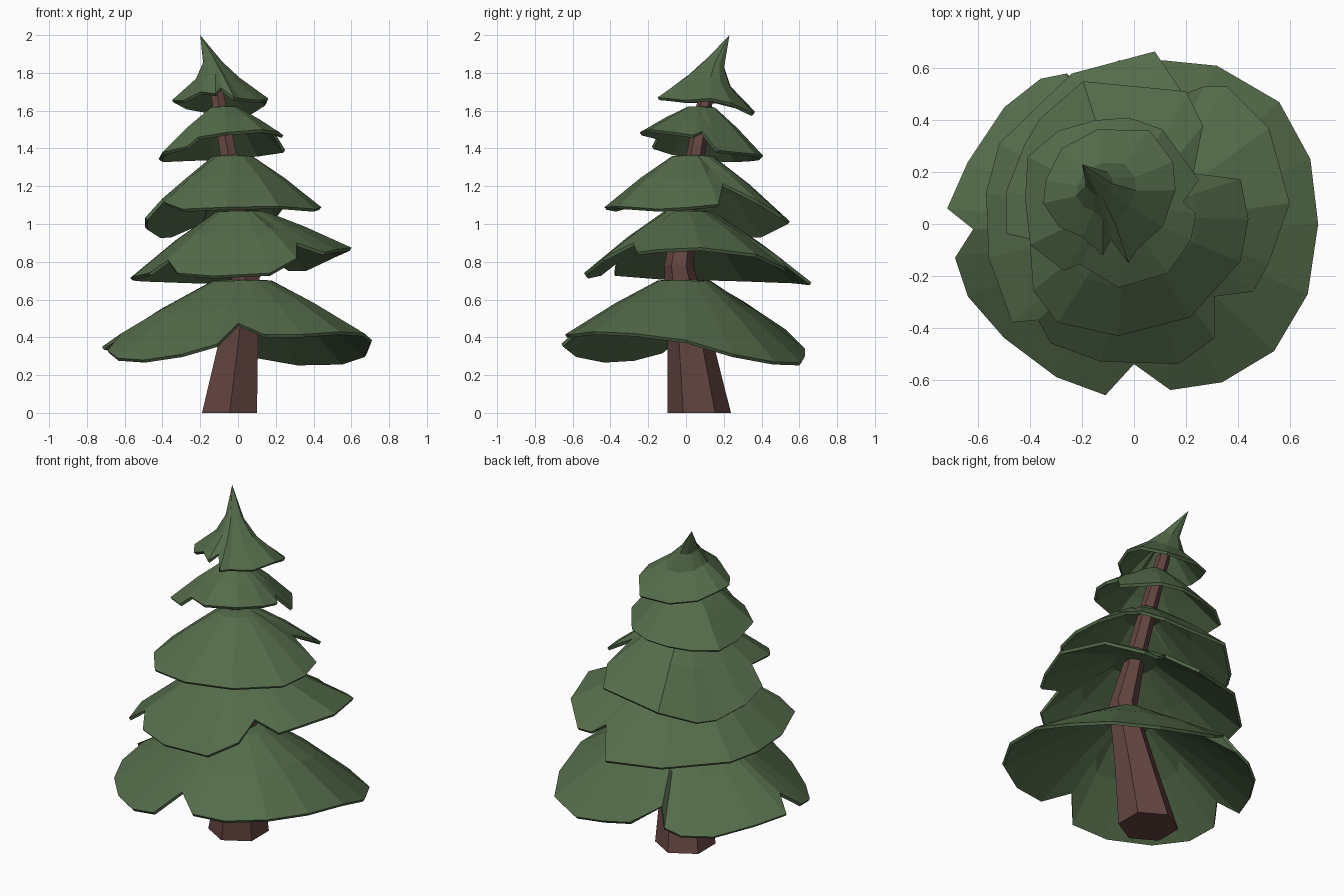
import bpy, math
from mathutils import Vector


def material(name, color):
    m = bpy.data.materials.new(name)
    m.diffuse_color = color
    return m


GREEN = material("needles", (0.09, 0.15, 0.07, 1))
BROWN = material("bark", (0.125, 0.06, 0.052, 1))


def loft(name, rings, mat, tip=None, cap_ends=False):
    """Skin equal-sized rings of points; close the last ring to a tip or cap both ends."""
    n = len(rings[0])
    verts = [p for ring in rings for p in ring]
    faces = []
    for k in range(len(rings) - 1):
        for i in range(n):
            j = (i + 1) % n
            a, b = k * n, (k + 1) * n
            faces.append((a + i, a + j, b + j, b + i))
    last = (len(rings) - 1) * n
    if tip:
        verts.append(tip)
        faces += [(last + i, last + (i + 1) % n, len(verts) - 1) for i in range(n)]
    if cap_ends:
        faces.append(tuple(reversed(range(n))))
        faces.append(tuple(last + i for i in range(n)))
    me = bpy.data.meshes.new(name)
    me.from_pydata(verts, [], faces)
    me.materials.append(mat)
    ob = bpy.data.objects.new(name, me)
    bpy.context.collection.objects.link(ob)
    return ob


SKIRT = [(0.58, 0.56, 0), (0.22, 0.97, 0)]


def tier(name, centre, tip, rim, profile=SKIRT):
    """Drooping skirt: rim outline shrunk by f, raised by g, leaning by s toward the tip."""
    c, t = Vector(centre), Vector(tip)
    rings = [[Vector(p) for p in rim]]
    for f, g, s in profile:
        base = c.lerp(t.xy, s)
        ring = []
        for x, y, z in rim:
            xy = base + (Vector((x, y)) - c) * f
            ring.append(Vector((xy.x, xy.y, z + (t.z - z) * g)))
        rings.append(ring)
    ob = loft(name, rings, GREEN, tip=t)
    sol = ob.modifiers.new("thickness", "SOLIDIFY")
    sol.thickness = 0.018
    sol.offset = -1
    return ob


# Crooked six-sided trunk: centre x, y, z and radius
path = [(-0.045, 0.07, 0, 0.168), (0.0, 0.025, 0.36, 0.122), (0.048, -0.038, 0.78, 0.078),
        (0.0, 0.0, 1.06, 0.058), (-0.06, 0.06, 1.42, 0.048), (-0.118, 0.115, 1.73, 0.038)]
loft("trunk", [[(x + r * math.cos(math.radians(30 + 60 * i)),
                 y + r * math.sin(math.radians(30 + 60 * i)), z) for i in range(6)]
               for x, y, z, r in path], BROWN, cap_ends=True)

# Branch tiers, rim outlines running counter-clockwise with raised notches
tier("branches_bottom", (0.03, -0.01), (0.03, -0.01, 0.71), [
    (0.71, 0, 0.385), (0.68, 0.25, 0.31), (0.56, 0.47, 0.27), (0.32, 0.61, 0.265),
    (0.12, 0.63, 0.30), (-0.06, 0.63, 0.34), (-0.21, 0.53, 0.44), (-0.26, 0.58, 0.34),
    (-0.36, 0.56, 0.31), (-0.50, 0.45, 0.30), (-0.64, 0.24, 0.33), (-0.72, 0.06, 0.35),
    (-0.62, -0.02, 0.42), (-0.69, -0.13, 0.33), (-0.64, -0.28, 0.29), (-0.50, -0.44, 0.28),
    (-0.30, -0.59, 0.31), (-0.11, -0.66, 0.365), (0.0, -0.54, 0.475), (0.14, -0.64, 0.415),
    (0.34, -0.61, 0.415), (0.54, -0.49, 0.43), (0.67, -0.27, 0.42)])

tier("branches_lower", (0.01, 0.0), (0.01, 0.0, 1.075), [
    (0.46, -0.26, 0.85), (0.52, -0.15, 0.865), (0.60, 0.08, 0.875), (0.52, 0.37, 0.84),
    (0.36, 0.53, 0.765), (0.27, 0.53, 0.765), (0.19, 0.50, 0.82), (0.08, 0.665, 0.69),
    (-0.24, 0.58, 0.70), (-0.52, 0.31, 0.71), (-0.57, 0.12, 0.715), (-0.56, -0.13, 0.72),
    (-0.47, -0.38, 0.74), (-0.37, -0.37, 0.81), (-0.32, -0.46, 0.74), (-0.13, -0.53, 0.725),
    (0.17, -0.54, 0.74), (0.31, -0.44, 0.82), (0.31, -0.28, 0.90)])

tier("branches_middle", (-0.03, 0.03), (-0.03, 0.03, 1.35), [
    (0.40, 0.17, 1.09), (0.43, 0.02, 1.075), (0.40, -0.14, 1.065), (0.21, -0.35, 1.08),
    (-0.06, -0.42, 1.075), (-0.29, -0.37, 1.065), (-0.38, -0.25, 1.10), (-0.39, -0.06, 1.12),
    (-0.48, -0.04, 1.02), (-0.48, 0.12, 0.97), (-0.41, 0.30, 0.925), (-0.35, 0.40, 0.93),
    (-0.19, 0.54, 1.0), (0.20, 0.50, 1.03), (0.26, 0.37, 1.11), (0.22, 0.19, 1.20)])

tier("branches_upper", (-0.07, 0.08), (-0.07, 0.08, 1.625), [
    (0.25, 0.17, 1.39), (0.11, 0.365, 1.37), (-0.02, 0.41, 1.36), (-0.15, 0.40, 1.35),
    (-0.29, 0.36, 1.345), (-0.41, 0.26, 1.34), (-0.42, 0.10, 1.345), (-0.40, -0.08, 1.38),
    (-0.27, -0.18, 1.41), (-0.21, -0.155, 1.46), (-0.06, -0.245, 1.485), (0.13, -0.19, 1.50),
    (0.22, -0.06, 1.485), (0.24, 0.04, 1.47), (0.19, 0.085, 1.49)])

# Top tier with a leaning spike
tier("branches_top", (-0.11, 0.12), (-0.20, 0.23, 2.0), [
    (0.16, 0.13, 1.665), (0.15, 0.24, 1.64), (0.06, 0.36, 1.585), (-0.14, 0.365, 1.595),
    (-0.28, 0.29, 1.62), (-0.34, 0.17, 1.65), (-0.35, 0.08, 1.655), (-0.29, -0.01, 1.655),
    (-0.20, -0.05, 1.70), (-0.12, -0.12, 1.69), (-0.09, -0.06, 1.72), (-0.02, -0.15, 1.67),
    (0.01, -0.10, 1.665), (0.11, -0.01, 1.655)],
    profile=[(0.45, 0.33, 0.05), (0.2, 0.58, 0.3)])
